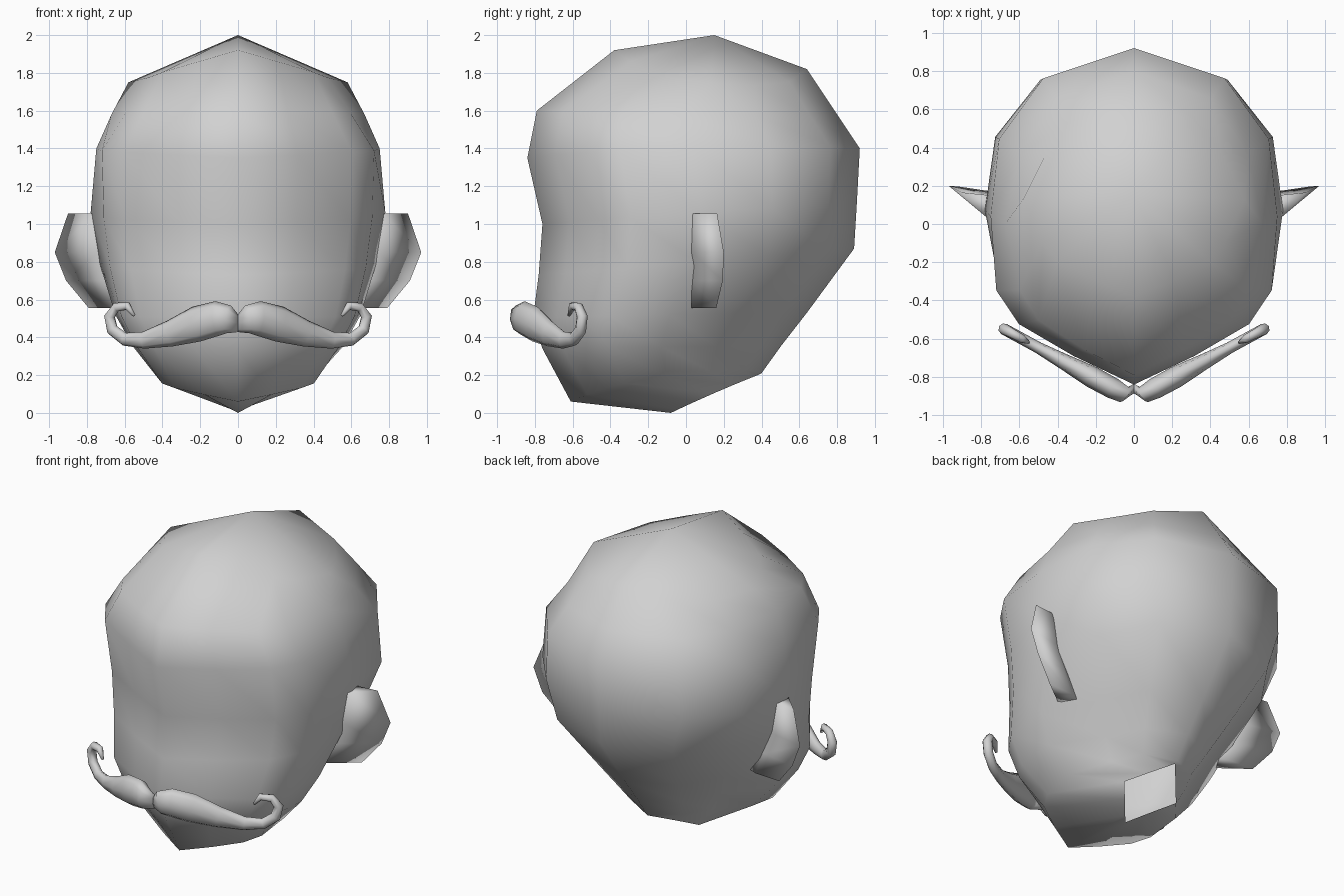
import bpy, bmesh, math
from mathutils import Vector

if "Cube" in bpy.data.objects:
    bpy.data.objects.remove(bpy.data.objects["Cube"], do_unlink=True)

clay = bpy.data.materials.new("light grey clay")
clay.use_nodes = True
GREY = (0.64, 0.64, 0.64, 1)
clay.diffuse_color = GREY
clay.node_tree.nodes["Principled BSDF"].inputs["Base Color"].default_value = GREY


def loft(name, rings, caps=True, apex=None, flip=1):
    """Skin closed rings of points into one smooth mesh."""
    bm = bmesh.new()
    loops = [[bm.verts.new((p[0] * flip, p[1], p[2])) for p in ring] for ring in rings]
    n = len(loops[0])
    for a, b in zip(loops, loops[1:]):
        for i in range(n):
            j = (i + 1) % n
            bm.faces.new((a[i], a[j], b[j], b[i]))
    if apex:
        tip = bm.verts.new(apex)
        for i in range(n):
            bm.faces.new((loops[0][i], loops[0][(i + 1) % n], tip))
    if caps:
        bm.faces.new(loops[0])
        bm.faces.new(loops[-1])
    bmesh.ops.recalc_face_normals(bm, faces=bm.faces)
    for f in bm.faces:
        f.smooth = True
    mesh = bpy.data.meshes.new(name)
    bm.to_mesh(mesh)
    bm.free()
    mesh.materials.append(clay)
    obj = bpy.data.objects.new(name, mesh)
    bpy.context.collection.objects.link(obj)


# Head: half outline as (width share, depth share), front to back
OUTLINE = [(0, 0), (.43, .085), (.82, .18), (.98, .28), (1, .5), (.95, .73), (.64, .91), (0, 1)]
# Levels: front y, front z, back y, back z, half width, side z, cheek and nape narrowing
LEVELS = [
    (-.38, 1.92, .64, 1.82, .58, 1.75, .84, .84),
    (-.79, 1.60, .80, 1.58, .67, 1.58, .91, .94),
    (-.84, 1.35, .92, 1.40, .75, 1.40, .98, .99),
    (-.76, 1.00, .905, 1.12, .78, 1.06, .93, .98),
    (-.78, .73, .89, .87, .735, .80, .94, .89),
    (-.81, .50, .64, .53, .65, .52, .97, .74),
    (-.76, .34, .50, .35, .555, .35, .98, .68),
    (-.61, .06, .40, .21, .41, .19, 1, .72),
]


def mirrored(half):
    return half + [(-x, y, z) for x, y, z in reversed(half[1:-1])]


def head_ring(yf, zf, yb, zb, w, zs, cheek, nape):
    half = []
    for share, t in OUTLINE:
        x = w * share * (nape if t > .6 else cheek if t < .4 else 1)
        z = zf + (zb - zf) * t
        z += (zs - (zf + zb) / 2) * share
        half.append((x, yf + (yb - yf) * t, z))
    return mirrored(half)


# Diamond neck opening, left open underneath
neck = mirrored([(.2 * (1 - abs(2 * t - 1)), -.08 + .46 * t, .2 * t + .02 * (t - t * t))
                 for share, t in OUTLINE])
loft("head", [head_ring(*level) for level in LEVELS] + [neck], caps=False, apex=(0, .15, 2))

# Ears: height, root x, rim x and rim y of each section
EAR = [(1.055, .765, .90, .165), (.85, .74, .97, .20), (.70, .68, .91, .195), (.555, .62, .79, .16)]
for side, flip in (("left", 1), ("right", -1)):
    rings = [[(root, .03, z), (rim, rim_y, z), (root - .01, .15, z), (root - .15, .09, z)]
             for z, root, rim, rim_y in EAR]
    loft(side + "_ear", rings, flip=flip)

# Moustache: x, z and radius along the sweep, ending in a curl
SWEEP = [(0, .475, .05), (.05, .495, .075), (.11, .50, .092), (.22, .47, .095), (.36, .42, .07),
         (.5, .385, .045), (.6, .39, .035), (.665, .44, .033), (.68, .51, .03),
         (.645, .56, .025), (.585, .565, .022), (.55, .515, .008)]
ALONG = Vector((.87, .5, 0))
DEPTH = Vector((.5, -.87, 0))
SIDES = 8


def moustache_rings():
    rings = []
    flat = [Vector((x / ALONG.x, z)) for x, z, r in SWEEP]
    for i, (x, z, r) in enumerate(SWEEP):
        t = (flat[min(i + 1, len(flat) - 1)] - flat[max(i - 1, 0)]).normalized()
        across = ALONG * -t.y + Vector((0, 0, t.x))
        centre = Vector((x, -.92 + .545 * x + (.06 if i == 0 else 0), z))
        thick = max(r * .6, min(r, .03))
        ring = []
        for k in range(SIDES):
            a = math.tau * k / SIDES
            p = centre + across * r * math.cos(a) + DEPTH * thick * math.sin(a)
            if i == 0:
                p.x = 0
            ring.append(p)
        rings.append(ring)
    return rings


for side, flip in (("left", 1), ("right", -1)):
    loft(side + "_moustache", moustache_rings(), flip=flip)
